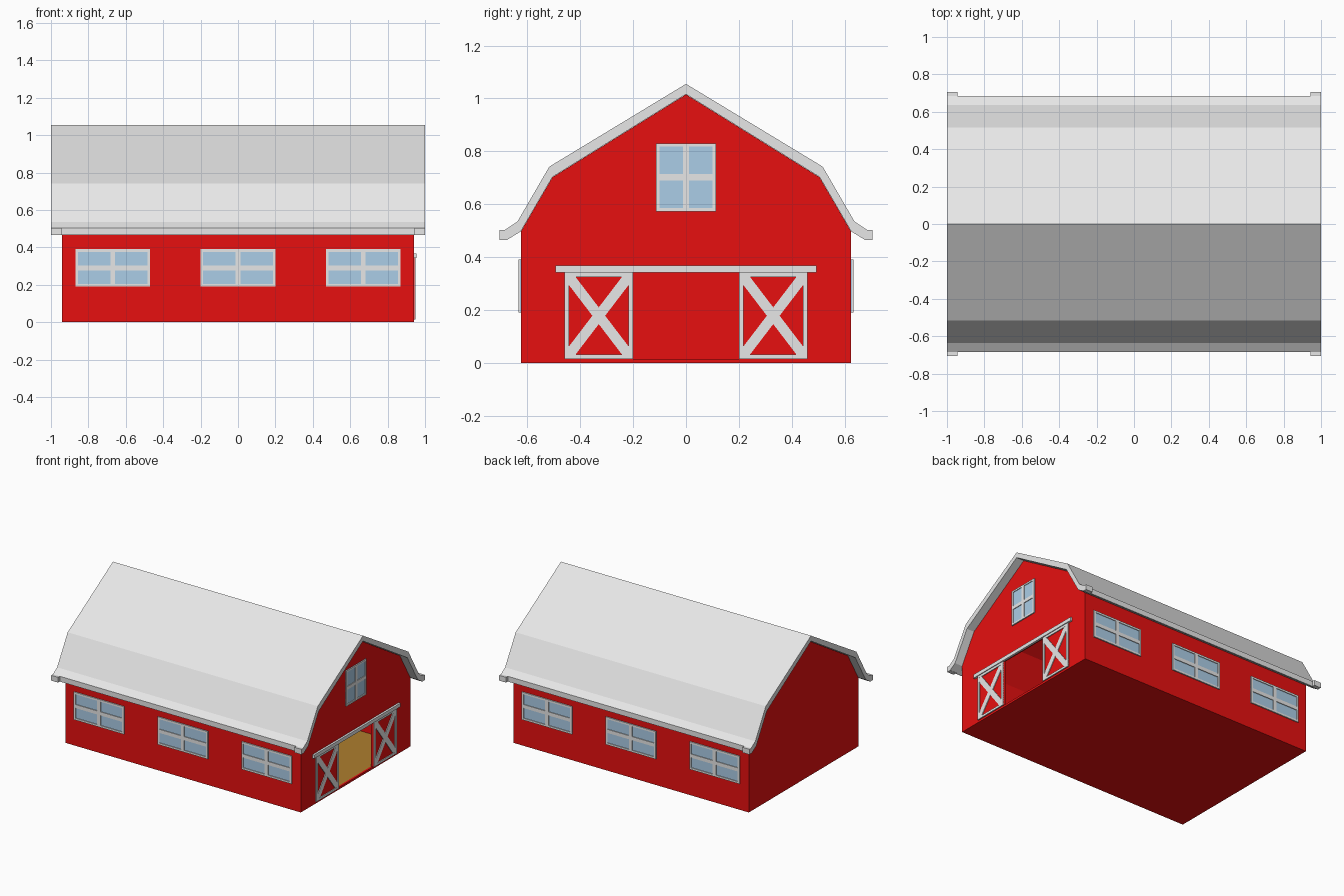
import bpy, bmesh
from mathutils import Vector

cube = bpy.data.objects.get("Cube")
if cube:
    bpy.data.objects.remove(cube, do_unlink=True)


def material(name, rgb):
    m = bpy.data.materials.new(name)
    m.use_nodes = True
    m.diffuse_color = (*rgb, 1)
    m.node_tree.nodes["Principled BSDF"].inputs["Base Color"].default_value = (*rgb, 1)
    return m


RED = material("barn_red", (0.8, 0.005, 0.005))
GREY = material("light_grey", (0.8, 0.8, 0.8))
GLASS = material("window_blue", (0.42, 0.63, 0.82))
STRAW = material("straw", (0.42, 0.21, 0.027))


def finish(bm, name, mats):
    bmesh.ops.recalc_face_normals(bm, faces=bm.faces)
    me = bpy.data.meshes.new(name)
    bm.to_mesh(me)
    bm.free()
    for m in mats:
        me.materials.append(m)
    ob = bpy.data.objects.new(name, me)
    bpy.context.collection.objects.link(ob)
    return ob


def add_prism(bm, outline, place, d0, d1, mat=0):
    """Extrude a (u, z) outline from depth d0 to d1."""
    face = bm.faces.new([bm.verts.new(place(u, z, d0)) for u, z in outline])
    face.material_index = mat
    ext = bmesh.ops.extrude_face_region(bm, geom=[face], use_keep_orig=True)["geom"]
    shift = place(0, 0, d1) - place(0, 0, d0)
    verts = [g for g in ext if isinstance(g, bmesh.types.BMVert)]
    bmesh.ops.translate(bm, verts=verts, vec=shift)
    for v in verts:
        for f in v.link_faces:
            f.material_index = mat


def rect(u0, u1, z0, z1):
    return [(u0, z0), (u1, z0), (u1, z1), (u0, z1)]


def mirrored(half):
    """Complete an outline that starts on the centre line."""
    return half + [(-u, z) for u, z in reversed(half) if u > 0]


def along_x(u, z, d):
    return Vector((d, u, z))


def prism(name, outline, d0, d1, mat):
    bm = bmesh.new()
    add_prism(bm, outline, along_x, d0, d1)
    return finish(bm, name, [mat])


# Hollow walls with the doorway cut in one end
WALL_X = 0.94
WALL_Y = 0.625
walls = prism("walls", mirrored([(0, 1.015), (0.505, 0.702), (WALL_Y, 0.496), (WALL_Y, 0)]),
              -WALL_X, WALL_X, RED)
room = prism("room_cutter", mirrored([(0, 0.995), (0.49, 0.69), (0.61, 0.49), (0.61, 0.01)]),
             -0.925, 0.925, RED)
doorway = prism("doorway_cutter", rect(-0.2, 0.2, 0.015, 0.35), 0.9, 1, RED)
for cutter in (room, doorway):
    mod = walls.modifiers.new(cutter.name, "BOOLEAN")
    mod.operation = "DIFFERENCE"
    mod.solver = "EXACT"
    mod.object = cutter
    cutter.hide_render = True
# Bake the cuts so the helpers can go
bpy.context.view_layer.update()
cut_mesh = bpy.data.meshes.new_from_object(walls.evaluated_get(bpy.context.evaluated_depsgraph_get()))
walls.modifiers.clear()
walls.data = cut_mesh
for cutter in (room, doorway):
    bpy.data.objects.remove(cutter, do_unlink=True)

# Straw floor
prism("straw_floor", rect(-0.61, 0.61, 0.008, 0.014), -0.925, 0.925, STRAW)

# Double-pitched roof with flared eaves
upper = [(0, 1.055), (0.517, 0.742), (0.637, 0.535), (0.685, 0.503)]
lower = [(0.685, 0.465), (0.677, 0.465), (0.625, 0.497), (0.505, 0.703), (0, 1.016)]
prism("roof", mirrored(upper + lower), -1, 1, GREY)

# Square blocks on the four eave corners
bm = bmesh.new()
for sx in (-1, 1):
    for sy in (-1, 1):
        add_prism(bm, rect(sy * 0.675, sy * 0.705, 0.465, 0.503), along_x, sx * 0.945, sx)
finish(bm, "eave_blocks", [GREY])


# Four-pane windows
def window(name, place, w, z0, z1, border, bar):
    bm = bmesh.new()
    mid = (z0 + z1) / 2
    add_prism(bm, rect(-w, w, z0, z1), place, 0.0, 0.003, 1)
    for outline in (rect(-w, -w + border, z0, z1), rect(w - border, w, z0, z1),
                    rect(-w, w, z0, z0 + border), rect(-w, w, z1 - border, z1),
                    rect(-bar, bar, z0, z1), rect(-w, w, mid - bar, mid + bar)):
        add_prism(bm, outline, place, 0.0, 0.008)
    finish(bm, name, [GREY, GLASS])


for side, sy in (("front", -1), ("back", 1)):
    for i, cx in enumerate((-0.67, 0, 0.67)):
        window(f"{side}_window_{i + 1}",
               lambda u, z, d: Vector((cx + u, sy * (WALL_Y + d), z)),
               0.2, 0.19, 0.39, 0.014, 0.013)


def on_gable(u, z, d):
    return Vector((WALL_X + d, u, z))


window("gable_window", on_gable, 0.113, 0.573, 0.83, 0.012, 0.012)

# Sliding doors with crossed braces
IN, OUT, LOW, HIGH, EDGE = 0.2, 0.46, 0.015, 0.345, 0.018
for name, s in (("left_door", 1), ("right_door", -1)):
    bm = bmesh.new()
    add_prism(bm, rect(s * IN, s * OUT, LOW, HIGH), on_gable, 0.0, 0.003, 1)
    for a, b, z0, z1 in ((IN, IN + EDGE, LOW, HIGH), (OUT - EDGE, OUT, LOW, HIGH),
                         (IN, OUT, LOW, LOW + 0.016), (IN, OUT, HIGH - 0.02, HIGH)):
        add_prism(bm, rect(s * a, s * b, z0, z1), on_gable, 0.0, 0.009)
    a, b, z0, z1 = IN + EDGE, OUT - EDGE, LOW + 0.016, HIGH - 0.02
    for p, q, t in ((a, b, 0.024), (b, a, -0.024)):
        brace = [(p, z0), (p + t, z0), (q, z1 - 0.032), (q, z1), (q - t, z1), (p, z0 + 0.032)]
        add_prism(bm, [(s * u, z) for u, z in brace], on_gable, 0.0, 0.008)
    finish(bm, name, [GREY, RED])

# Door rail
prism("door_rail", rect(-0.493, 0.493, 0.342, 0.368), WALL_X, 0.955, GREY)
